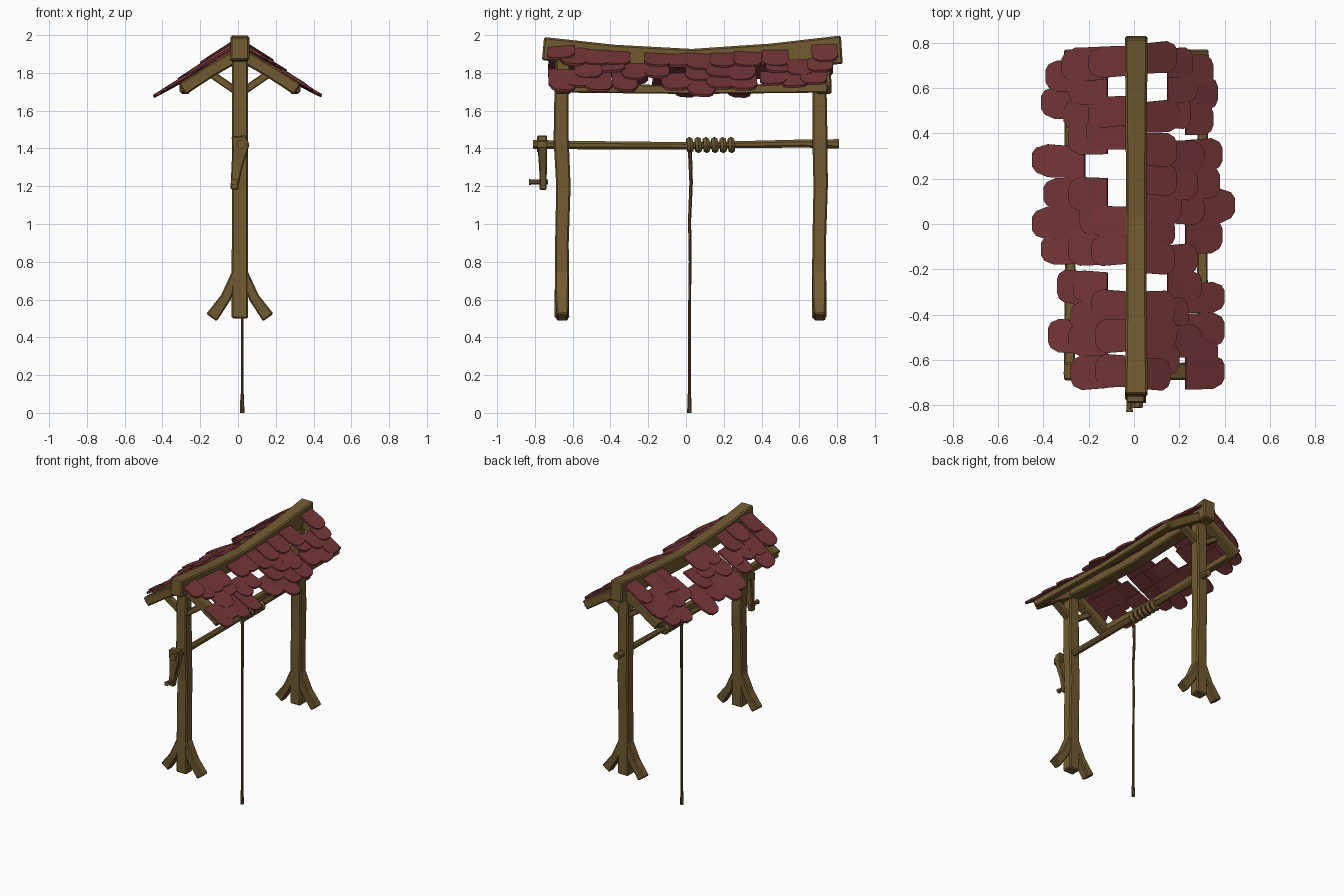
import bpy, bmesh, math, random
from mathutils import Vector
random.seed(4)

def material(name, color):
    m = bpy.data.materials.new(name)
    m.diffuse_color = (*color, 1)
    return m

WOOD = material("olive brown wood", (0.165, 0.103, 0.030))
ROPE = material("dark rope", (0.120, 0.078, 0.028))
RED = material("dull red shingle", (0.180, 0.037, 0.040))

def finish(bm, name, mat, bevel=0):
    bmesh.ops.recalc_face_normals(bm, faces=bm.faces)
    me = bpy.data.meshes.new(name)
    bm.to_mesh(me)
    bm.free()
    me.materials.append(mat)
    ob = bpy.data.objects.new(name, me)
    bpy.context.collection.objects.link(ob)
    if bevel:
        mod = ob.modifiers.new("worn edges", "BEVEL")
        mod.width, mod.segments, mod.limit_method = bevel, 1, "ANGLE"
        mod.angle_limit = math.radians(40)
    return ob

SQUARE = [(-1, -1), (1, -1), (1, 1), (-1, 1)]
OCTAGON = [(math.cos(math.pi * (i + .5) / 4), math.sin(math.pi * (i + .5) / 4)) for i in range(8)]

def sweep(name, stations, ref, mat=WOOD, profile=SQUARE, bevel=0):
    """stations: (x, y, z, half width along ref, half width across)"""
    bm = bmesh.new()
    pts = [Vector(s[:3]) for s in stations]
    rings = []
    for i, s in enumerate(stations):
        d = (pts[min(i + 1, len(pts) - 1)] - pts[max(i - 1, 0)]).normalized()
        u = Vector(ref)
        u = (u - d * u.dot(d)).normalized()
        v = d.cross(u)
        rings.append([bm.verts.new(pts[i] + u * a * s[3] + v * b * s[4]) for a, b in profile])
    n = len(profile)
    for r0, r1 in zip(rings, rings[1:]):
        for k in range(n):
            bm.faces.new((r0[k], r0[(k + 1) % n], r1[(k + 1) % n], r1[k]))
    bm.faces.new(rings[0])
    bm.faces.new(rings[-1])
    return finish(bm, name, mat, bevel)

X, Y, Z = (1, 0, 0), (0, 1, 0), (0, 0, 1)
CX = 0.01

# Two end frames: post, splayed feet, rafters and small braces
for tag, py, ry, bend in (("front", -.657, -.65, 1), ("back", .705, .73, -1)):
    sweep(tag + "_post", [(CX, py, .5, .044, .039), (CX, py, .9, .043, .036),
                          (CX, py + .008, 1.2, .042, .038), (CX, py - .004 * bend, 1.45, .043, .040),
                          (CX, py, 1.9, .042, .036)], X, bevel=.008)
    for s in (-1, 1):
        sweep(tag + "_foot", [(CX + s * .01, py, .76, .036, .024), (CX + s * .075, py, .61, .035, .028),
                              (CX + s * .15, py + .003, .505, .030, .034)], Y, bevel=.007)
        sweep(tag + "_rafter", [(CX, ry, 1.90, .038, .034), (CX + s * .16, ry, 1.807, .037, .033),
                                (CX + s * .305, ry, 1.7125, .040, .034)], Y, bevel=.008)
        sweep(tag + "_brace", [(CX, py, 1.69, .025, .020), (CX + s * .16, py, 1.80, .025, .020)],
              Y, bevel=.005)

# Sagging ridge beam and the two eave beams
sweep("ridge_beam", [(CX, -.757, 1.928, .05, .062), (CX, -.38, 1.894, .046, .055),
                     (CX, .03, 1.875, .045, .052), (CX, .45, 1.898, .047, .057),
                     (CX, .825, 1.922, .05, .076)], X, bevel=.009)
for s in (-1, 1):
    sweep("eave_beam", [(CX + s * .295, -.67, 1.722, .025, .026), (CX + s * .29, .04, 1.710, .022, .022),
                        (CX + s * .295, .75, 1.722, .025, .026)], X, bevel=.006)

# Windlass axle with crank arm, hub and handle
sweep("axle", [(.015, -.81, 1.422, .026, .026), (.015, -.62, 1.418, .024, .024),
               (.015, .0, 1.414, .021, .021), (.015, .28, 1.420, .020, .020),
               (.015, .62, 1.426, .023, .023), (.015, .81, 1.424, .027, .027)], X, profile=OCTAGON)
sweep("crank_hub", [(.015, -.79, 1.42, .042, .042), (.015, -.735, 1.42, .042, .042)], X, profile=OCTAGON)
sweep("crank_arm", [(.006, -.762, 1.466, .040, .026), (.012, -.76, 1.40, .042, .025),
                    (-.008, -.757, 1.29, .027, .020), (-.02, -.757, 1.182, .020, .019)], X, bevel=.006)
sweep("crank_handle", [(-.02, -.83, 1.222, .018, .018), (-.02, -.815, 1.222, .014, .014),
                       (-.02, -.73, 1.222, .014, .014)], X, profile=OCTAGON)

# Rope: coils on the axle, hanging line and end knot
for i in range(6):
    bpy.ops.mesh.primitive_torus_add(major_segments=10, minor_segments=6, major_radius=.026,
                                     minor_radius=.019, location=(.015, .02 + .044 * i, 1.418),
                                     rotation=(math.pi / 2 + .08, 0, .06))
    coil = bpy.context.object
    coil.name = "rope_coil"
    coil.data.materials.append(WOOD)
sweep("hanging_rope", [(.022, .02, 1.41, .012, .012), (.02, .027, 1.22, .010, .010),
                       (.024, .019, 1.02, .009, .009), (.02, .022, .8, .008, .008),
                       (.022, .018, .5, .008, .008), (.022, .018, .09, .008, .008)],
      X, mat=ROPE, profile=OCTAGON)
sweep("rope_end", [(.022, .018, .1, .010, .010), (.022, .018, 0, .013, .013)], X, mat=ROPE, profile=OCTAGON)

# Shingles: side, inner edge, then (y centre, outer edge) for each one in the row
ROWS = [
    (-1, .03, [(.72, .20), (.50, .20), (.40, .21), (.01, .19), (-.11, .19), (-.37, .19),
               (-.49, .17), (-.65, .17)]),
    (-1, .12, [(.71, .32), (.60, .29), (.49, .31), (.38, .29), (.13, .29), (.03, .24), (-.11, .29),
               (-.28, .27), (-.41, .28), (-.51, .29), (-.65, .28)]),
    (-1, .22, [(.65, .39), (.53, .41), (.27, .45), (.14, .40), (.01, .45), (-.11, .41),
               (-.28, .34), (-.50, .38)]),
    (1, .05, [(.73, .19), (.47, .20), (.33, .19), (.20, .19), (.08, .21), (-.03, .18), (-.15, .18),
              (-.37, .18), (-.47, .19), (-.59, .20), (-.66, .16)]),
    (1, .15, [(.71, .26), (.60, .28), (.49, .25), (.30, .31), (.18, .28), (.07, .31), (-.16, .28),
              (-.28, .30), (-.40, .24), (-.52, .30)]),
    (1, .23, [(.68, .35), (.57, .37), (.46, .35), (.30, .39), (.18, .38), (.07, .445), (-.06, .39),
              (-.33, .40), (-.47, .40), (-.57, .37), (-.66, .40)]),
]
OUTLINE = [(0, -.95), (.70, -1), (.92, -.75), (1, -.4), (1, .4), (.92, .75), (.70, 1), (0, .95)]

def roof_z(x, y):
    inner = 1.900 + .055 * (y / .75) ** 2
    return inner + (1.695 - inner) * (x - .05) / .35

for side, x0, row in ROWS:
    bm = bmesh.new()
    for yc, x1 in row:
        half, skew, tilt = random.uniform(.067, .077), random.uniform(-.07, .07), random.uniform(-.07, .07)
        layers = []
        for drop in (0, .013):
            ring = []
            for a, b in OUTLINE:
                x = x0 + (x1 - x0) * a
                y = yc + b * half + skew * (x - x0)
                z = roof_z(x, yc) + .004 + .014 * a + tilt * (y - yc) - drop
                ring.append(bm.verts.new((side * (x - drop * .4), y, z)))
            layers.append(ring)
        top, low = layers
        bm.faces.new(top)
        bm.faces.new(low)
        for k in range(8):
            j = (k + 1) % 8
            bm.faces.new((top[k], top[j], low[j], low[k]))
    finish(bm, "shingle_row", RED)
